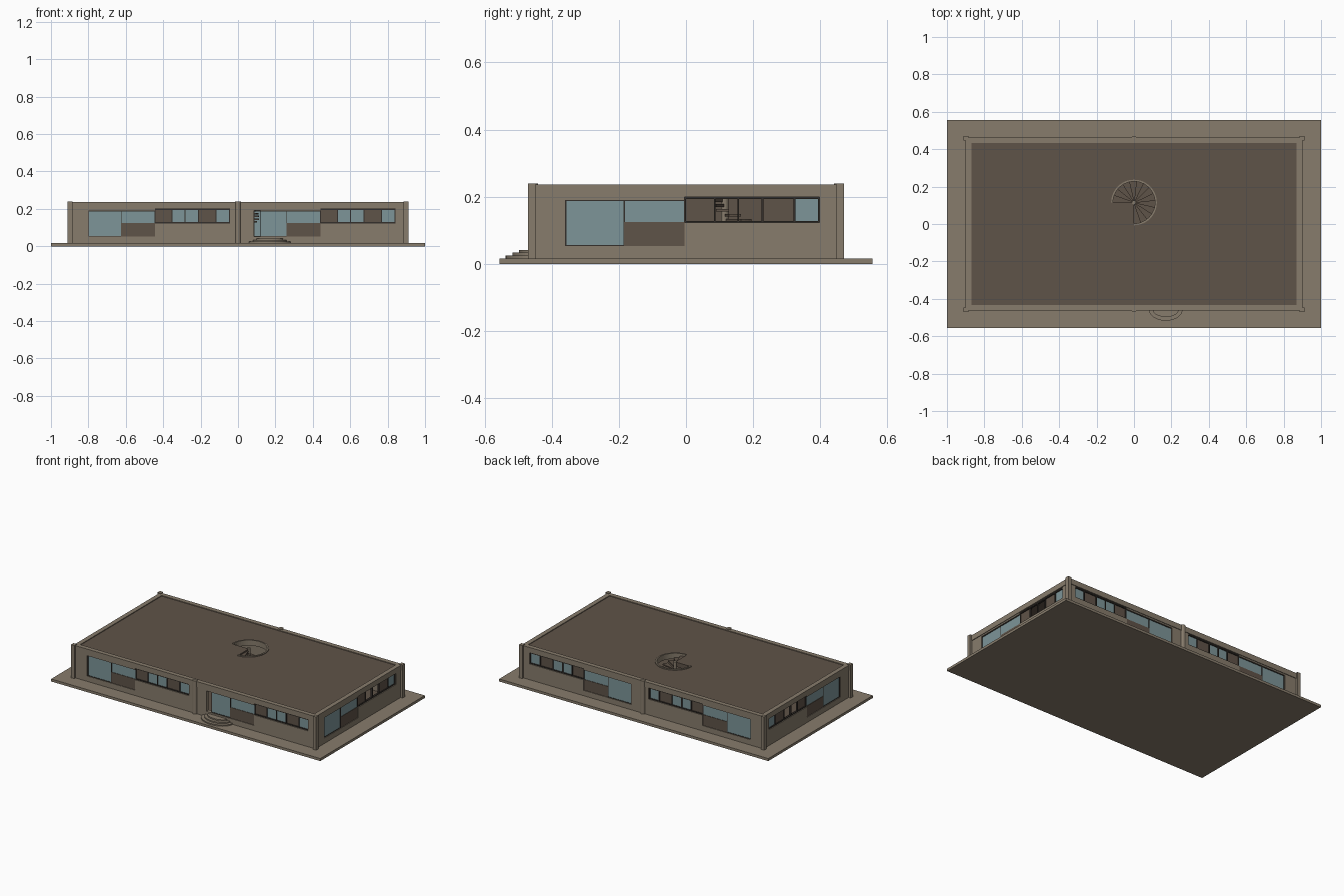
import bpy, bmesh, math

if "Cube" in bpy.data.objects:
    bpy.data.objects.remove(bpy.data.objects["Cube"])


def srgb(r, g, b):
    f = lambda c: (c / 255 / 12.92) if c / 255 <= 0.04045 else ((c / 255 + 0.055) / 1.055) ** 2.4
    return (f(r), f(g), f(b), 1)


def material(name, col):
    m = bpy.data.materials.new(name)
    m.diffuse_color = srgb(*col)
    m.use_nodes = True
    m.node_tree.nodes["Principled BSDF"].inputs["Base Color"].default_value = m.diffuse_color
    return m


TAN = material("tan_stone", (135, 124, 108))
BROWN = material("dark_brown", (95, 83, 72))
GLASS = material("blue_glass", (125, 149, 152))
DARK = material("dark_frame", (52, 47, 43))


def finish(bm, name, mat):
    bmesh.ops.recalc_face_normals(bm, faces=bm.faces)
    me = bpy.data.meshes.new(name)
    bm.to_mesh(me)
    bm.free()
    me.materials.append(mat)
    ob = bpy.data.objects.new(name, me)
    bpy.context.collection.objects.link(ob)
    return ob


def add_box(bm, a, b):
    v = bmesh.ops.create_cube(bm, size=1)["verts"]
    for p in v:
        p.co = [(a[i] + b[i]) / 2 + p.co[i] * abs(b[i] - a[i]) for i in range(3)]


def box(name, a, b, mat):
    bm = bmesh.new()
    add_box(bm, a, b)
    return finish(bm, name, mat)


def add_prism(bm, pts, z0, z1):
    f = bm.faces.new([bm.verts.new((x, y, z0)) for x, y in pts])
    r = bmesh.ops.extrude_face_region(bm, geom=[f])
    for g in r["geom"]:
        if isinstance(g, bmesh.types.BMVert):
            g.co.z = z1


def arc(cx, cy, rx, ry, a0, a1, n):
    out = []
    for i in range(n + 1):
        t = math.radians(a0 + (a1 - a0) * i / n)
        out.append((cx + rx * math.cos(t), cy + ry * math.sin(t)))
    return out


G, SILL, HEAD, EAVE, TOP = 0.017, 0.053, 0.19, 0.2, 0.236

# ground slab and inner floor
box("base_slab", (-1, -0.555, 0), (1, 0.555, G), TAN)
box("inner_floor", (-0.87, -0.43, G), (0.87, 0.43, G + 0.004), BROWN)


# one wall: u runs along it, d is the distance outwards
def wall(name, place, D, half, starts, openings, door=None):
    parts = {k: bmesh.new() for k in ("wall", "panels", "glass", "frames")}

    def b(kind, u0, u1, z0, z1, d0, d1):
        add_box(parts[kind], place(u0, d0, z0), place(u1, d1, z1))

    W = D - 0.004
    inner = D - 0.03
    b("wall", -half, half, G, SILL, inner, W)
    b("wall", -half, half, EAVE, TOP, inner, D)
    u = -half
    for s in starts:
        b("wall", u, s, SILL, EAVE, inner, W)
        b("wall", s, s + 0.355, HEAD, EAVE, inner, W)
        b("wall", s + 0.355, s + 0.757, SILL, 0.123, inner, W)
        u = s + 0.757
        # tall pane, middle pane and panel below it
        gs = s + (0.035 if s == door else 0)
        b("glass", gs, s + 0.175, SILL, HEAD, D - 0.016, D - 0.011)
        b("glass", s + 0.175, s + 0.355, 0.125, HEAD, D - 0.016, D - 0.011)
        b("panels", s + 0.175, s + 0.355, SILL, 0.125, D - 0.018, D - 0.008)
        # ribbon window panes
        for i, (p0, p1) in enumerate(((.357, .445), (.447, .515), (.517, .587), (.589, .682), (.684, .757))):
            if i in openings:
                continue
            kind = "panels" if i in (0, 3) else "glass"
            b(kind, s + p0, s + p1, 0.123, 0.195, D - 0.02, D - 0.015)
        # thin frame bars
        for p in (.357, .446, .516, .588, .683, .755):
            b("frames", s + p - .0025, s + p + .0025, 0.123, 0.195, D - 0.022, D - 0.009)
        for z in (0.1245, 0.196):
            b("frames", s + .355, s + .757, z - .003, z + .004, D - 0.022, D - 0.009)
        for p in (gs - s + .002, .176):
            b("frames", s + p - .002, s + p + .002, SILL, HEAD, D - 0.018, D - 0.008)
        b("frames", gs, s + .355, HEAD - .003, HEAD, D - 0.018, D - 0.008)
        b("frames", gs, s + .175, SILL, SILL + .003, D - 0.018, D - 0.008)
    b("wall", u, half, SILL, EAVE, inner, W)
    for k, m in (("wall", TAN), ("panels", BROWN), ("glass", GLASS), ("frames", DARK)):
        finish(parts[k], name + "_" + k, m)


wall("front", lambda u, d, z: (u, -d, z), 0.462, 0.895, (-0.80, 0.085), (), 0.085)
wall("back", lambda u, d, z: (u, d, z), 0.462, 0.895, (-0.80, 0.085), ())
wall("right", lambda u, d, z: (d, u, z), 0.90, 0.455, (-0.36,), (1, 2))
wall("left", lambda u, d, z: (-d, u, z), 0.90, 0.455, (-0.36,), (1, 2))

# corner posts and round middle posts
for sy, yn in ((-1, "front"), (1, "back")):
    for sx, xn in ((-1, "left"), (1, "right")):
        box(f"{yn}_{xn}_post", (sx * .886, sy * .446, G), (sx * .911, sy * .471, 0.24), TAN)
    bm = bmesh.new()
    add_prism(bm, arc(0, sy * 0.456, .015, .015, 0, 337.5, 15), G, 0.24)
    finish(bm, yn + "_middle_post", TAN)

# curved entrance steps
for i in range(3):
    bm = bmesh.new()
    add_prism(bm, arc(0.17, -0.457, .11 - .02 * i, .08 - .02 * i, 180, 360, 24), G, 0.025 + .0085 * i)
    finish(bm, f"entrance_step_{i + 1}", TAN)

# inner partition
box("partition", (-0.31, -0.43, G), (-0.30, 0.43, EAVE), BROWN)

# roof with stair opening
CX, CY, R = 0, 0.115, 0.114
roof = box("roof", (-0.87, -0.432, EAVE), (0.87, 0.432, 0.231), BROWN)
bm = bmesh.new()
add_prism(bm, arc(CX, CY, R, R, -90, 180, 36) + [(CX, CY)], 0.18, 0.26)
cutter = finish(bm, "stair_hole_cutter", BROWN)
cutter.hide_render = True
cutter.hide_viewport = True
mod = roof.modifiers.new("stair_hole", "BOOLEAN")
mod.operation = "DIFFERENCE"
mod.solver = "EXACT"
mod.object = cutter

# spiral stair: wedge treads, pole and curved kerb
bm = bmesh.new()
N = 14
for i in range(N):
    a = -90 + 270 * i / N
    z = 0.222 - 0.19 * i / (N - 1)
    add_prism(bm, arc(CX, CY, R - .001, R - .001, a, a + 270 / N, 3) + [(CX, CY)], z - 0.008, z)
finish(bm, "spiral_treads", BROWN)
bm = bmesh.new()
add_prism(bm, arc(CX, CY, .011, .011, 0, 330, 11), G, 0.236)
finish(bm, "stair_pole", TAN)
bm = bmesh.new()
add_prism(bm, arc(CX, CY, .122, .122, -90, 180, 36) + arc(CX, CY, .112, .112, 180, -90, 36), EAVE, 0.237)
finish(bm, "stair_kerb", TAN)
